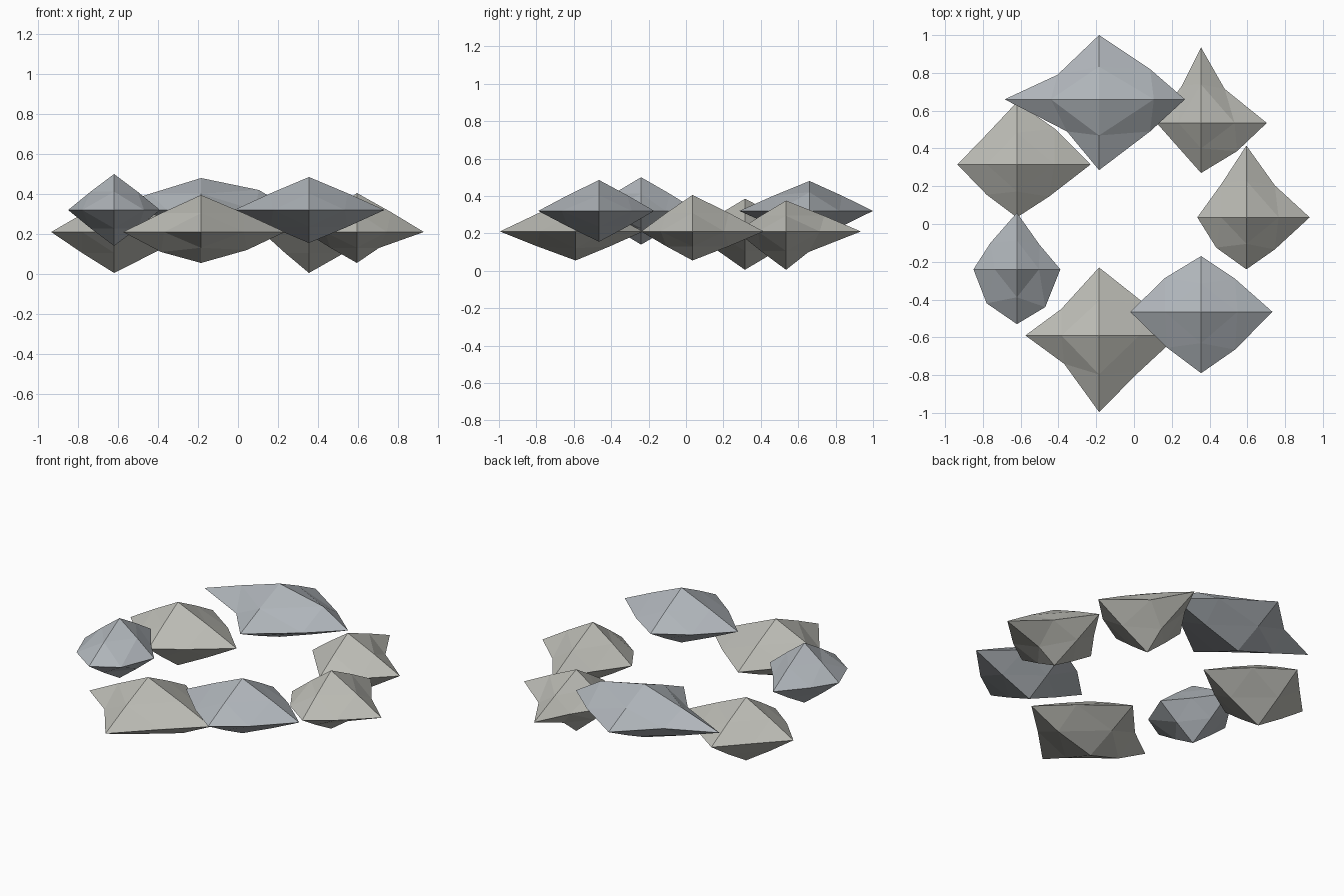
import bpy
from mathutils import Vector

if "Cube" in bpy.data.objects:
    bpy.data.objects.remove(bpy.data.objects["Cube"])


def material(name, color):
    m = bpy.data.materials.new(name)
    m.diffuse_color = color
    m.use_nodes = True
    m.node_tree.nodes["Principled BSDF"].inputs["Base Color"].default_value = m.diffuse_color
    return m


warm = material("warm_stone", (0.50, 0.50, 0.46, 1))
cool = material("cool_stone", (0.43, 0.46, 0.49, 1))


def rock(name, mat, center, x, y, z, corners, bends={}):
    """Octahedron with uneven tips, each face split in four.
    corners: horizontal mid points (++, -+, --, +-); bends: other moved mid points."""
    tip = {('x', -1): Vector((x[0], 0, 0)), ('x', 1): Vector((x[1], 0, 0)),
           ('y', -1): Vector((0, y[0], 0)), ('y', 1): Vector((0, y[1], 0)),
           ('z', -1): Vector((0, 0, z[0])), ('z', 1): Vector((0, 0, z[1]))}
    signs = [(1, 1), (-1, 1), (-1, -1), (1, -1)]
    mids = {}
    for (sx, sy), c in zip(signs, corners):
        mids[(('x', sx), ('y', sy))] = Vector((c[0], c[1], 0))
    for axis in 'xy':
        for s in (-1, 1):
            for sz in (-1, 1):
                a, b = (axis, s), ('z', sz)
                m = (tip[a] + tip[b]) * 0.51
                if (axis, s, sz) in bends:
                    h, v = bends[(axis, s, sz)]
                    m = Vector((h, 0, v) if axis == 'x' else (0, h, v))
                mids[(a, b)] = m
    points = {**tip, **mids}
    index = {k: i for i, k in enumerate(points)}
    faces = []
    for sx, sy in signs:
        for sz in (-1, 1):
            a, b, c = ('x', sx), ('y', sy), ('z', sz)
            ab, bc, ac = (a, b), (b, c), (a, c)
            for f in ((a, ab, ac), (ab, b, bc), (ac, bc, c), (ab, bc, ac)):
                f = f if sx * sy * sz > 0 else f[::-1]
                faces.append([index[k] for k in f])
    me = bpy.data.meshes.new(name)
    me.from_pydata(list(points.values()), [], faces)
    me.materials.append(mat)
    ob = bpy.data.objects.new(name, me)
    ob.location = center
    bpy.context.collection.objects.link(ob)


# raised cool stones
rock("back_stone", cool, (-.185, .66, .32), (-.50, .455), (-.375, .34), (-.16, .16),
     [(.27, .16), (-.22, .13), (-.17, -.17), (.27, -.17)], {('x', 1, 1): (.29, .10)})
rock("left_small_stone", cool, (-.62, -.24, .32), (-.23, .23), (-.29, .30), (-.18, .18),
     [(.12, .13), (-.14, .14), (-.16, -.18), (.15, -.20)])
rock("front_right_stone", cool, (.355, -.465, .32), (-.375, .378), (-.325, .295), (-.165, .165),
     [(.18, .175), (-.19, .18), (-.18, -.19), (.18, -.20)])

# lower warm stones
rock("back_right_stone", warm, (.355, .535, .21), (-.235, .348), (-.265, .40), (-.205, .165),
     [(.125, .18), (-.10, .20), (-.12, -.13), (.19, -.15)], {('y', 1, -1): (.12, -.11)})
rock("right_stone", warm, (.595, .035, .21), (-.26, .335), (-.275, .38), (-.155, .195),
     [(.15, .17), (-.13, .18), (-.16, -.16), (.15, -.17)], {('x', 1, -1): (.11, -.08)})
rock("front_left_stone", warm, (-.185, -.59, .21), (-.39, .42), (-.405, .36), (-.155, .185),
     [(.24, .17), (-.20, .14), (-.185, -.15), (.215, -.19)],
     {('x', -1, -1): (-.20, -.10), ('x', 1, -1): (.23, -.09)})
rock("left_back_stone", warm, (-.62, .315, .21), (-.315, .39), (-.28, .33), (-.205, .175),
     [(.20, .19), (-.16, .16), (-.16, -.16), (.17, -.17)])
